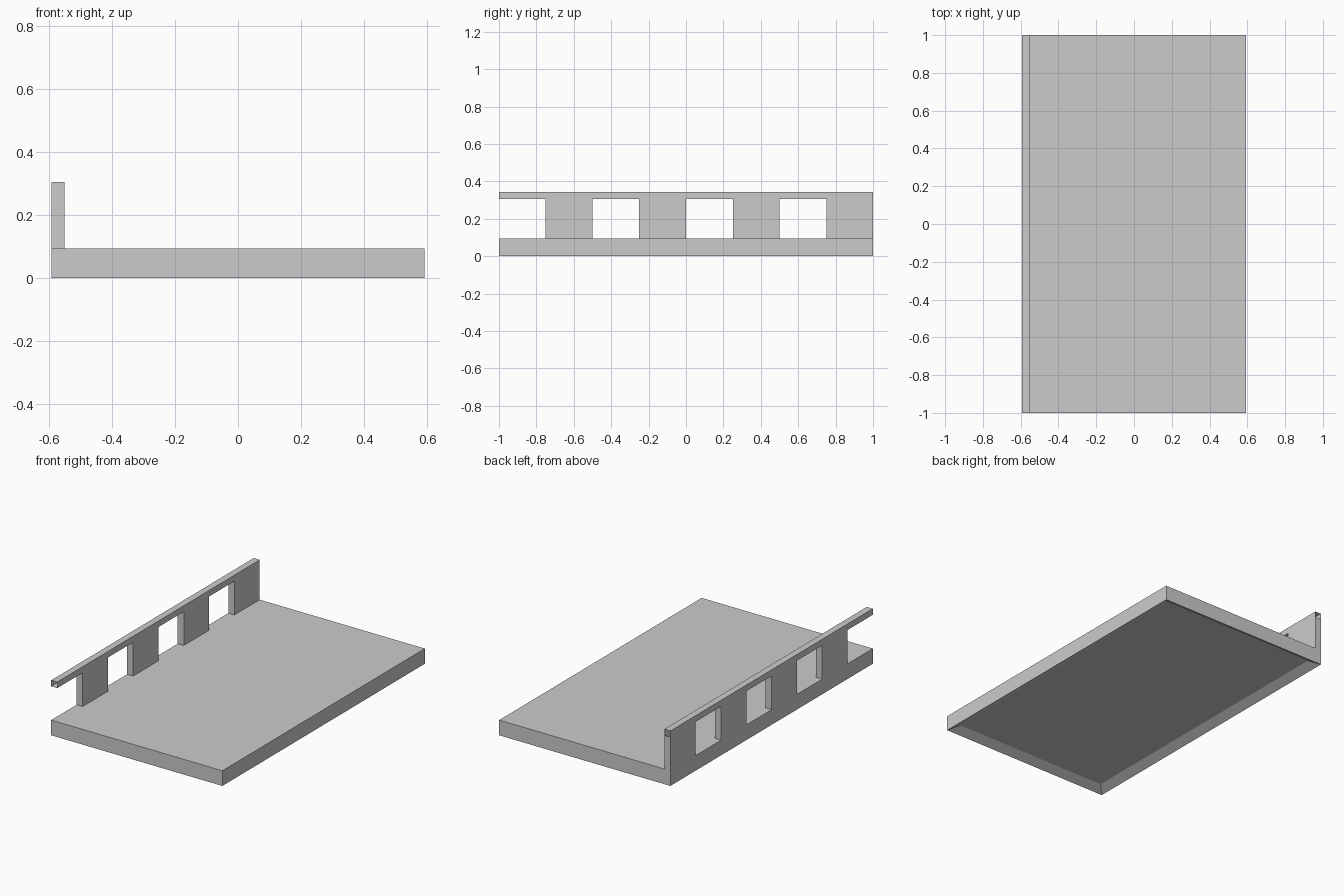
import bpy, bmesh
from mathutils import Vector

if "Cube" in bpy.data.objects:
    bpy.data.objects.remove(bpy.data.objects["Cube"])

HX, HY, SLAB_Z = 0.592, 1.0, 0.095
RAIL_LOW, RAIL_TOP, THICK = 0.306, 0.344, 0.042


def finish(bm, name):
    mesh = bpy.data.meshes.new(name)
    bm.to_mesh(mesh)
    bm.free()
    obj = bpy.data.objects.new(name, mesh)
    bpy.context.collection.objects.link(obj)
    return obj


def box(bm, lo, hi, open_sides=()):
    """Add a box to bm, leaving out the faces whose normals are in open_sides."""
    lo, hi = Vector(lo), Vector(hi)
    made = bmesh.ops.create_cube(bm, size=1)["verts"]
    bmesh.ops.scale(bm, vec=hi - lo, verts=made)
    bmesh.ops.translate(bm, vec=(lo + hi) / 2, verts=made)
    bm.normal_update()
    faces = {f for v in made for f in v.link_faces}
    gone = [f for f in faces
            if any(f.normal.dot(Vector(s)) > 0.9 for s in open_sides)]
    bmesh.ops.delete(bm, geom=gone, context='FACES')


# Base slab with a shallow recess underneath
bm = bmesh.new()
box(bm, (-HX, -HY, 0), (HX, HY, SLAB_Z))
under = min(bm.faces, key=lambda f: f.calc_center_median().z)
bmesh.ops.inset_region(bm, faces=[under], thickness=0.077)
bmesh.ops.translate(bm, vec=(0, 0, 0.03), verts=under.verts[:])
finish(bm, "base_slab")

# One bay of the side railing: hollow rail with open ends, gap, then panel
x0, x1 = -HX, -HX + THICK
front, back, up, down = (0, -1, 0), (0, 1, 0), (0, 0, 1), (0, 0, -1)
bm = bmesh.new()
box(bm, (x0, -1, RAIL_LOW), (x1, -0.75, RAIL_TOP), (front, back))
box(bm, (x0, -0.75, RAIL_LOW), (x1, -0.5, RAIL_TOP), (front, back, down))
box(bm, (x0, -0.75, SLAB_Z), (x1, -0.5, RAIL_LOW), (up, down))
bmesh.ops.remove_doubles(bm, verts=bm.verts, dist=1e-4)
railing = finish(bm, "side_railing")

# Four bays along the edge
bays = railing.modifiers.new("bays", 'ARRAY')
bays.count = 4
bays.use_relative_offset = False
bays.use_constant_offset = True
bays.constant_offset_displace = (0, 0.5, 0)
bays.use_merge_vertices = True
bays.merge_threshold = 0.001
